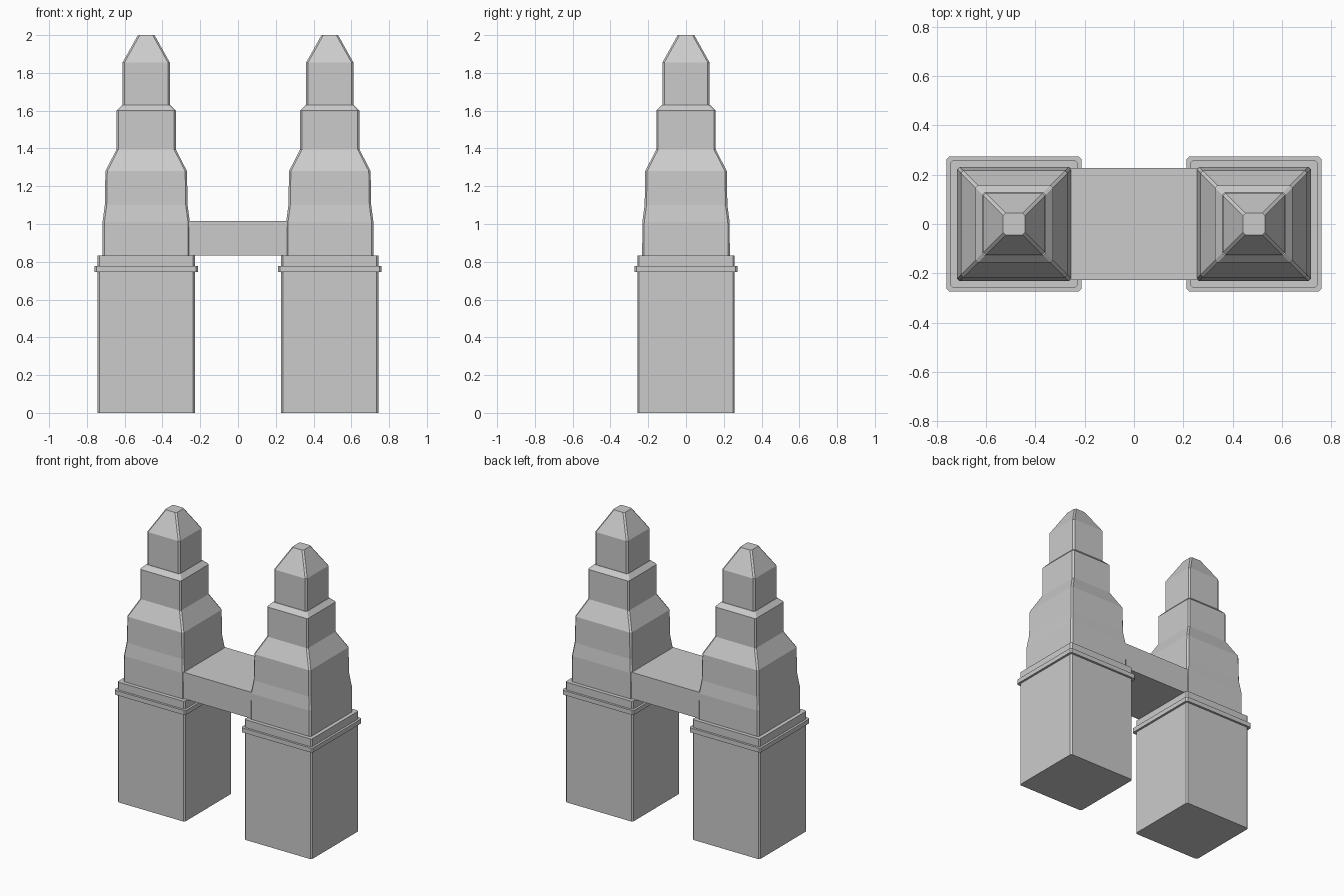
import bpy
import bmesh

if "Cube" in bpy.data.objects:
    bpy.data.objects.remove(bpy.data.objects["Cube"])

TOWER_X = 0.486


def square_ring(bm, h, z, c):
    # square outline with small chamfered corners
    pts = [(h, -h + c), (h, h - c), (h - c, h), (-h + c, h),
           (-h, h - c), (-h, -h + c), (-h + c, -h), (h - c, -h)]
    return [bm.verts.new((x + TOWER_X, y, z)) for x, y in pts]


def stack(name, profile, chamfer=0.01):
    # loft square rings given as (half width, height), then mirror to the other tower
    bm = bmesh.new()
    rings = [square_ring(bm, h, z, chamfer) for h, z in profile]
    for a, b in zip(rings, rings[1:]):
        for i in range(8):
            j = (i + 1) % 8
            bm.faces.new((a[i], a[j], b[j], b[i]))
    bm.faces.new(rings[0][::-1])
    bm.faces.new(rings[-1])
    mesh = bpy.data.meshes.new(name)
    bm.to_mesh(mesh)
    bm.free()
    obj = bpy.data.objects.new(name, mesh)
    bpy.context.collection.objects.link(obj)
    mod = obj.modifiers.new("other_tower", 'MIRROR')
    mod.use_axis = (True, False, False)
    mod.use_mirror_merge = False
    return obj


# Tower base with its projecting band
stack("tower_base", [(0.258, 0), (0.258, 0.747), (0.273, 0.747), (0.273, 0.778),
                     (0.258, 0.778), (0.258, 0.832)])

# Tapered main body with sloped shoulder, second tier, top tier and blunt spire
stack("tower_upper", [(0.232, 0.832), (0.231, 1.01), (0.219, 1.10), (0.216, 1.28),
                      (0.157, 1.395), (0.157, 1.60), (0.128, 1.63),
                      (0.125, 1.63), (0.125, 1.855), (0.044, 2.0)])

# Walkway between the towers
bpy.ops.mesh.primitive_cube_add(size=1, location=(0, 0, 0.925))
walkway = bpy.context.object
walkway.name = "walkway"
walkway.scale = (0.53, 0.454, 0.182)
